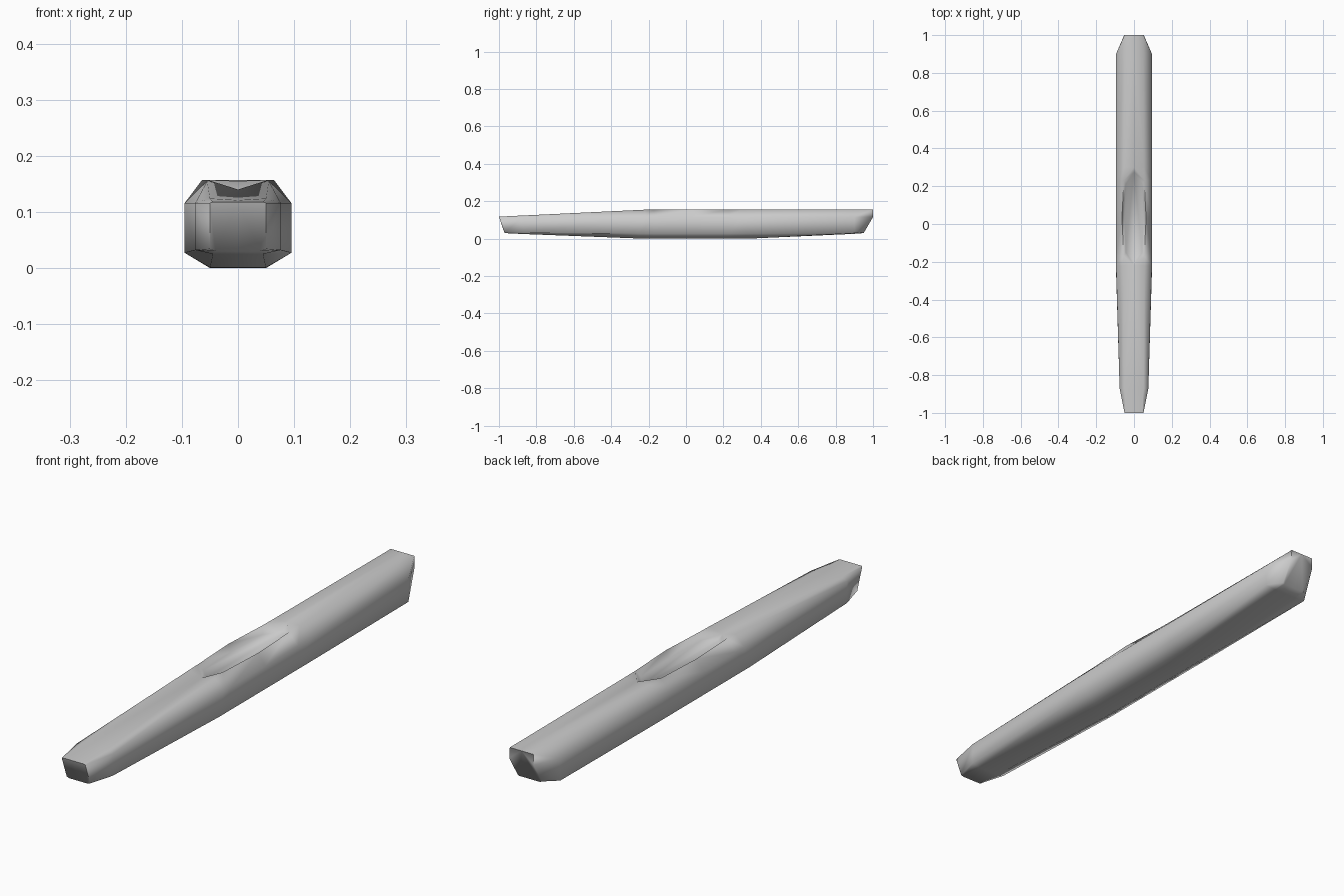
import bpy, bmesh, math

if "Cube" in bpy.data.objects:
    bpy.data.objects.remove(bpy.data.objects["Cube"])

# Hull stations, right half: y, y of lower edge, half width, chine z, bottom half width,
# bottom z, deck half width, deck edge z, deck centre z
stations = [
    (-1.00, -0.97, 0.050, 0.034, 0.040, 0.030, 0.045, 0.118, 0.118),
    (-0.87, -0.87, 0.076, 0.032, 0.045, 0.025, 0.050, 0.124, 0.121),
    (-0.22, -0.25, 0.095, 0.027, 0.050, 0.001, 0.055, 0.155, 0.140),
    (-0.17, -0.17, 0.095, 0.027, 0.050, 0.000, 0.054, 0.157, None),
    (0.03, 0.03, 0.095, 0.027, 0.050, 0.000, 0.064, 0.157, None),
    (0.23, 0.23, 0.095, 0.027, 0.050, 0.000, 0.054, 0.157, None),
    (0.30, 0.33, 0.095, 0.027, 0.050, 0.000, 0.053, 0.157, 0.155),
    (0.90, 0.90, 0.095, 0.030, 0.050, 0.026, 0.050, 0.157, 0.157),
    (1.00, 0.95, 0.052, 0.034, 0.045, 0.030, 0.050, 0.157, 0.157),
]

bm = bmesh.new()
rows = []
for y, yb, w, zc, b, zb, d, zd, zm in stations:
    pts = [(0, yb, zb), (b, yb, zb), (w, yb, zc), (w, y, 0.116), (d, y, zd)]
    if zm is not None:
        pts.append((0, y, zm))
    rows.append([bm.verts.new(p) for p in pts])

# Hull skin and deck; the centre strip is left open at the cockpit
for a, c in zip(rows, rows[1:]):
    for i in range(4):
        bm.faces.new((a[i], c[i], c[i + 1], a[i + 1]))
    if len(a) == 6 and len(c) == 6:
        bm.faces.new((a[4], c[4], c[5], a[5]))
    elif len(a) == 6:
        bm.faces.new((a[4], c[4], a[5]))
    elif len(c) == 6:
        bm.faces.new((a[4], c[4], c[5]))

# Bow and stern ends
bm.faces.new(rows[0])
bm.faces.new(rows[-1])

# Shallow cockpit well
rim = [rows[2][5], rows[3][4], rows[4][4], rows[5][4], rows[6][5]]
floor = [bm.verts.new((v.co.x * 0.8, 0.04 + (v.co.y - 0.04) * 0.9, 0.130)) for v in rim]
for i in range(4):
    bm.faces.new((rim[i], rim[i + 1], floor[i + 1], floor[i]))
bm.faces.new(floor)

bmesh.ops.recalc_face_normals(bm, faces=bm.faces)
bm.normal_update()
# Make sure the bottom faces down
low = min(bm.faces, key=lambda f: f.calc_center_median().z)
if low.normal.z > 0:
    bmesh.ops.reverse_faces(bm, faces=bm.faces)

mesh = bpy.data.meshes.new("boat_hull")
bm.to_mesh(mesh)
bm.free()
hull = bpy.data.objects.new("boat_hull", mesh)
bpy.context.collection.objects.link(hull)

# Smooth shading and left-right symmetry
bpy.context.view_layer.objects.active = hull
hull.select_set(True)
bpy.ops.object.shade_smooth_by_angle(angle=math.radians(75))
mirror = hull.modifiers.new("mirror", 'MIRROR')
mirror.use_axis[0] = True
mirror.merge_threshold = 0.0005
